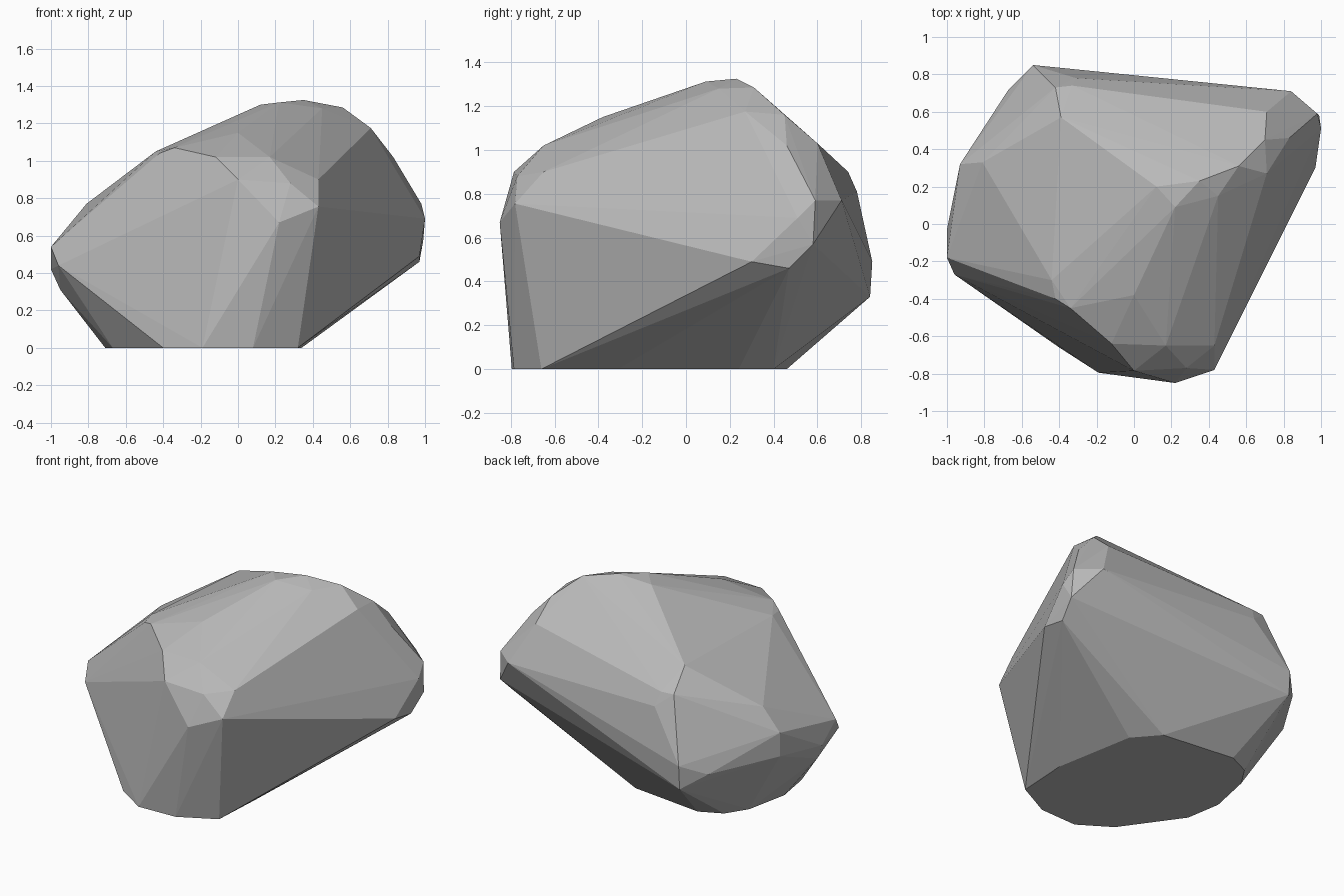
import bpy
import bmesh

# flat underside outline (x, y), resting on the ground
BASE = [(0.32, -0.66), (0.08, -0.785), (-0.19, -0.795), (-0.40, -0.66),
        (-0.67, -0.28), (-0.71, -0.04), (-0.65, 0.25), (-0.56, 0.39),
        (-0.41, 0.46), (0.10, 0.40), (0.24, 0.24), (0.34, -0.31)]

# chipped corners of each side (x, y, z)
FRONT = [(0.22, -0.85, 0.67), (0.43, -0.78, 0.755), (0.00, -0.785, 0.90),
         (0.28, -0.77, 0.88), (0.43, -0.65, 0.90), (-0.12, -0.64, 1.02),
         (0.17, -0.65, 1.02)]
LEFT = [(-1.00, -0.18, 0.54), (-1.00, -0.03, 0.42), (-0.96, -0.27, 0.44),
        (-0.95, -0.05, 0.31), (-0.93, 0.32, 0.46), (-0.93, 0.32, 0.62),
        (-0.81, 0.33, 0.77)]
BACK = [(-0.54, 0.85, 0.49), (-0.54, 0.84, 0.33), (-0.67, 0.72, 0.42),
        (-0.31, 0.78, 0.81), (-0.33, 0.74, 0.90), (-0.42, 0.73, 0.90)]
RIGHT = [(0.97, 0.30, 0.49), (0.97, 0.47, 0.46), (0.99, 0.58, 0.57),
         (1.00, 0.51, 0.69), (0.98, 0.59, 0.77), (0.84, 0.71, 0.77)]
TOP = [(-0.42, -0.40, 1.04), (-0.44, -0.30, 1.05), (-0.34, -0.45, 1.07),
       (0.00, -0.38, 1.15), (-0.39, 0.57, 1.03), (0.12, 0.20, 1.30),
       (0.22, 0.09, 1.312), (0.35, 0.23, 1.325), (0.45, 0.15, 1.28),
       (0.56, 0.31, 1.285), (0.71, 0.27, 1.175), (0.70, 0.45, 1.16),
       (0.83, 0.46, 1.02), (0.71, 0.60, 1.03)]

# boulder: faceted hull wrapped around the corners
bm = bmesh.new()
for x, y in BASE:
    bm.verts.new((x, y, 0))
for co in FRONT + LEFT + BACK + RIGHT + TOP:
    bm.verts.new(co)
hull = bmesh.ops.convex_hull(bm, input=bm.verts)
loose = [v for v in bm.verts if not v.link_faces]
bmesh.ops.delete(bm, geom=loose, context='VERTS')
bmesh.ops.recalc_face_normals(bm, faces=bm.faces)

mesh = bpy.data.meshes.new("boulder")
bm.to_mesh(mesh)
bm.free()
boulder = bpy.data.objects.new("boulder", mesh)
bpy.context.collection.objects.link(boulder)

# plain grey stone
stone = bpy.data.materials.new("grey_stone")
stone.diffuse_color = (0.48, 0.48, 0.48, 1)
mesh.materials.append(stone)
